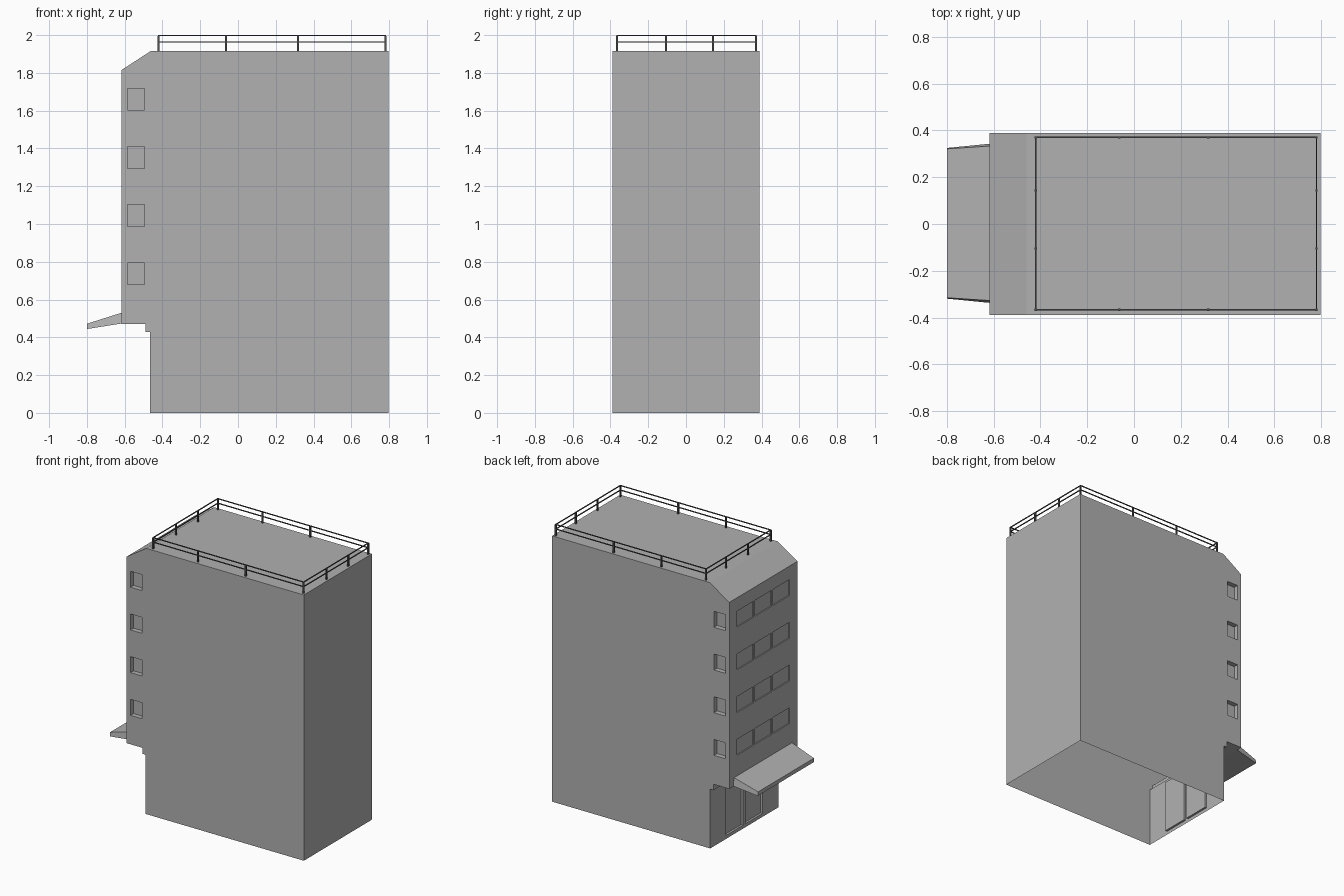
import bpy, bmesh
from mathutils import Vector

if "Cube" in bpy.data.objects:
    bpy.data.objects.remove(bpy.data.objects["Cube"])


def material(name, value):
    mat = bpy.data.materials.new(name)
    mat.diffuse_color = (value, value, value, 1)
    mat.use_nodes = True
    mat.node_tree.nodes["Principled BSDF"].inputs["Base Color"].default_value = mat.diffuse_color
    return mat


WALL = material("wall_grey", 0.44)
METAL = material("dark_metal", 0.08)


def make_object(name, bm, mat=None):
    bmesh.ops.recalc_face_normals(bm, faces=bm.faces[:])
    mesh = bpy.data.meshes.new(name)
    bm.to_mesh(mesh)
    bm.free()
    if mat:
        mesh.materials.append(mat)
    ob = bpy.data.objects.new(name, mesh)
    bpy.context.collection.objects.link(ob)
    return ob


def add_box(bm, x0, x1, y0, y1, z0, z1):
    verts = bmesh.ops.create_cube(bm, size=1)["verts"]
    for v in verts:
        v.co = Vector(((x0 + x1) / 2 + v.co.x * (x1 - x0),
                       (y0 + y1) / 2 + v.co.y * (y1 - y0),
                       (z0 + z1) / 2 + v.co.z * (z1 - z0)))


HALF = 0.388          # half width of the tower
FRONT = -0.617        # overhanging windowed wall
DOOR_WALL = -0.465    # set-back ground floor wall

# Tower: side profile extruded across y
profile = [(0.797, 0), (DOOR_WALL, 0), (DOOR_WALL, 0.427), (-0.49, 0.427), (-0.49, 0.47),
           (FRONT, 0.47), (FRONT, 1.815), (-0.46, 1.917), (0.797, 1.917)]
bm = bmesh.new()
face = bm.faces.new([bm.verts.new((x, -HALF, z)) for x, z in profile])
ext = bmesh.ops.extrude_face_region(bm, geom=[face])["geom"]
bmesh.ops.translate(bm, vec=(0, 2 * HALF, 0),
                    verts=[g for g in ext if isinstance(g, bmesh.types.BMVert)])
tower = make_object("tower", bm, WALL)

# Window and door recesses
bm = bmesh.new()
for z in (0.679, 0.987, 1.295, 1.603):
    top = z + 0.115
    for s in (-1, 1):
        a, b = sorted((s * (HALF - 0.035), s * (HALF + 0.05)))
        add_box(bm, -0.586, -0.495, a, b, z, top)
    for y in (-0.205, 0, 0.205):
        add_box(bm, FRONT - 0.05, FRONT + 0.008, y - 0.094, y + 0.094, z, top)
for y in (-0.11, 0.11):
    add_box(bm, DOOR_WALL - 0.02, DOOR_WALL + 0.015, y - 0.097, y + 0.097, 0.025, 0.4)
cutter = make_object("recess_cutter", bm, WALL)
cutter.hide_render = True

mod = tower.modifiers.new("recesses", "BOOLEAN")
mod.operation = "DIFFERENCE"
mod.solver = "EXACT"
mod.object = cutter
bpy.context.view_layer.objects.active = tower
bpy.ops.object.modifier_apply(modifier=mod.name)
bpy.data.objects.remove(cutter)

# Underside of the tower is open
bm = bmesh.new()
bm.from_mesh(tower.data)
bottom = [f for f in bm.faces if all(abs(v.co.z) < 1e-4 for v in f.verts)]
bmesh.ops.delete(bm, geom=bottom, context="FACES")
bm.to_mesh(tower.data)
bm.free()

# Canopy: tapered wedge over the entrance
bm = bmesh.new()
rings = []
for x, lo, hi, w_lo, w_hi in ((FRONT, 0.473, 0.53, 0.34, 0.33),
                              (-0.8, 0.444, 0.472, 0.322, 0.318)):
    rings.append([bm.verts.new((x, y + 0.003, z)) for y, z in
                  ((-w_lo, lo), (w_lo, lo), (w_hi, hi), (-w_hi, hi))])
for r in rings:
    bm.faces.new(r)
for i in range(4):
    j = (i + 1) % 4
    bm.faces.new((rings[0][i], rings[0][j], rings[1][j], rings[1][i]))
make_object("canopy", bm, WALL)

# Roof railing: two rails on four sides, with posts
X0, X1, Y0, Y1, T = -0.42, 0.78, -0.366, 0.37, 0.003
bm = bmesh.new()
for z in (1.964, 1.997):
    for y in (Y0, Y1):
        add_box(bm, X0 - T, X1 + T, y - T, y + T, z - T, z + T)
    for x in (X0, X1):
        add_box(bm, x - T, x + T, Y0 + T, Y1 - T, z - T, z + T)
posts = {(x, y) for x in (X0, -0.063, 0.318, X1) for y in (Y0, Y1)}
posts |= {(x, y) for x in (X0, X1) for y in (-0.105, 0.143)}
for x, y in sorted(posts):
    add_box(bm, x - 0.005, x + 0.005, y - 0.005, y + 0.005, 1.915, 1.996)
make_object("roof_railing", bm, METAL)
